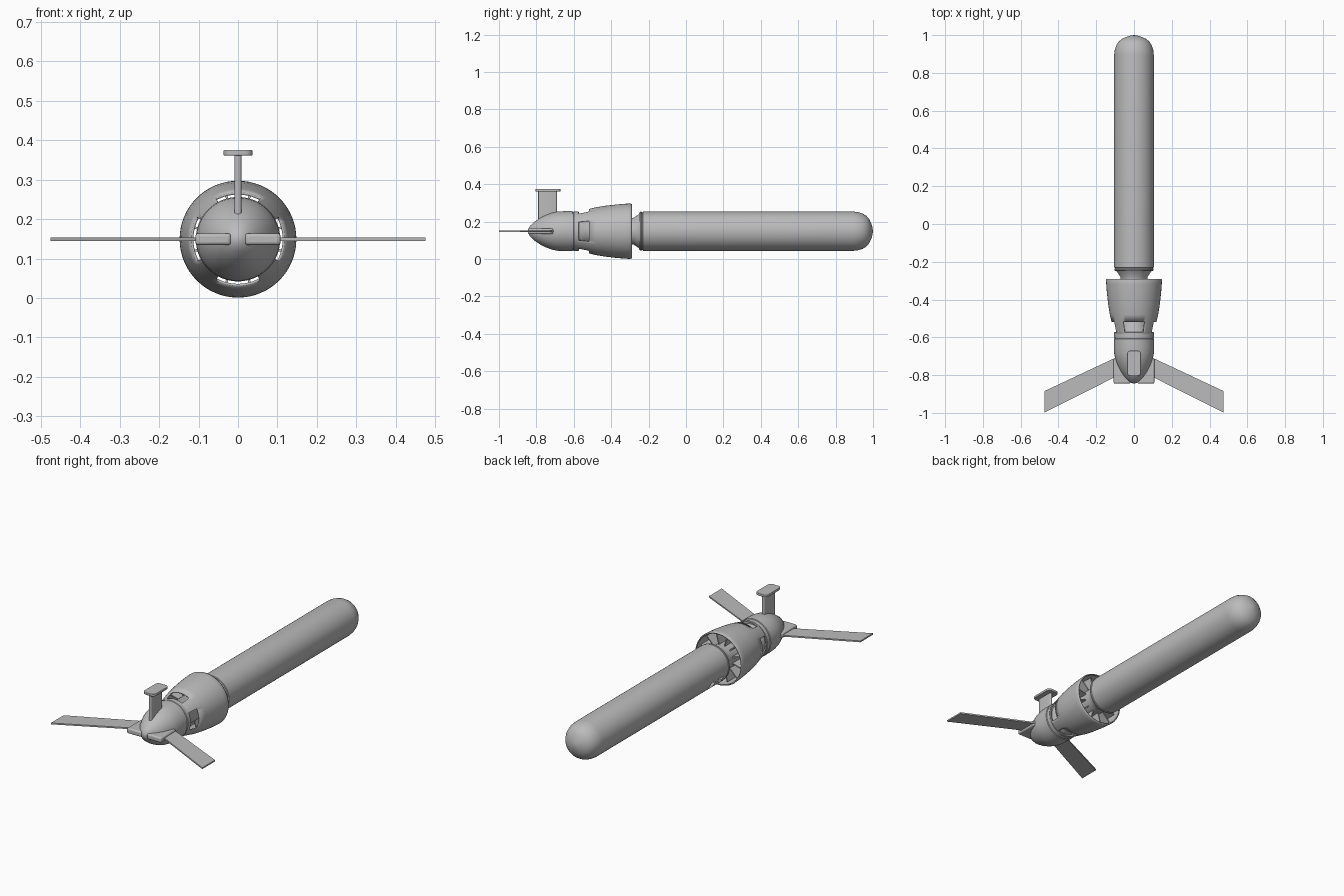
import bpy, bmesh, math
from mathutils import Matrix, Vector

AXIS_Z = 0.149
SEG = 64

cube = bpy.data.objects.get("Cube")
if cube:
    bpy.data.objects.remove(cube, do_unlink=True)

grey = bpy.data.materials.new("satin_grey")
grey.use_nodes = True
GREY = (0.5, 0.5, 0.5, 1)
grey.diffuse_color = GREY
grey.node_tree.nodes["Principled BSDF"].inputs["Base Color"].default_value = GREY


def finish(name, bm, angle=35):
    """Turn a bmesh into a shaded object."""
    bmesh.ops.recalc_face_normals(bm, faces=bm.faces)
    mesh = bpy.data.meshes.new(name)
    bm.to_mesh(mesh)
    bm.free()
    mesh.materials.append(grey)
    obj = bpy.data.objects.new(name, mesh)
    bpy.context.collection.objects.link(obj)
    bpy.ops.object.select_all(action="DESELECT")
    obj.select_set(True)
    bpy.context.view_layer.objects.active = obj
    bpy.ops.object.shade_smooth_by_angle(angle=math.radians(angle))
    return obj


def revolve(name, profile, hole=None):
    """Spin (y, radius) points round the long axis; hole(y, angle) removes faces."""
    bm = bmesh.new()
    verts = [bm.verts.new((0, y, AXIS_Z + r)) for y, r in profile]
    edges = [bm.edges.new(pair) for pair in zip(verts, verts[1:])]
    bmesh.ops.spin(bm, geom=verts + edges, cent=(0, 0, AXIS_Z), axis=(0, 1, 0),
                   angle=math.tau, steps=SEG)
    bmesh.ops.remove_doubles(bm, verts=bm.verts, dist=1e-5)
    if hole:
        gone = []
        for f in bm.faces:
            c = f.calc_center_median()
            if hole(c.y, math.degrees(math.atan2(c.x, c.z - AXIS_Z))):
                gone.append(f)
        bmesh.ops.delete(bm, geom=gone, context="FACES")
    return finish(name, bm)


def plate(name, outline, z, thickness, bevel=0.0):
    """Horizontal slab from an (x, y) outline."""
    bm = bmesh.new()
    face = bm.faces.new([bm.verts.new((x, y, z - thickness / 2)) for x, y in outline])
    ext = bmesh.ops.extrude_face_region(bm, geom=[face])
    top = [v for v in ext["geom"] if isinstance(v, bmesh.types.BMVert)]
    bmesh.ops.translate(bm, verts=top, vec=(0, 0, thickness))
    obj = finish(name, bm)
    if bevel:
        mod = obj.modifiers.new("soft_edges", "BEVEL")
        mod.width, mod.segments = bevel, 3
    return obj


def rounded(half_x, y0, y1, radius):
    """Rectangle outline with round corners."""
    points = []
    corners = [(1, y1 - radius), (-1, y1 - radius), (-1, y0 + radius), (1, y0 + radius)]
    for i, (sx, cy) in enumerate(corners):
        for k in range(6):
            a = math.radians(90 * i + 18 * k)
            points.append((sx * (half_x - radius) + radius * math.cos(a),
                           cy + radius * math.sin(a)))
    return points


# Long hull with two service openings low on its right side
revolve("hull", [(-0.25, 0.07), (-0.25, 0.099), (-0.244, 0.104), (-0.238, 0.104),
                 (-0.236, 0.101), (-0.232, 0.101), (-0.23, 0.105), (-0.19, 0.105),
                 (-0.155, 0.105), (-0.12, 0.105), (-0.085, 0.105), (0.895, 0.105),
                 (0.92, 0.102), (0.945, 0.094), (0.965, 0.082), (0.98, 0.064),
                 (0.99, 0.042), (0.992, 0.036), (0.997, 0.02), (1.0, 0)],
        lambda y, a: (-0.19 < y < -0.155 or -0.12 < y < -0.085) and -130 < a < -106)

# Inner neck joining hull and nose
revolve("neck", [(-0.6, 0), (-0.6, 0.09), (-0.575, 0.09), (-0.54, 0.072),
                 (-0.3, 0.07), (-0.28, 0.072), (-0.25, 0.092), (-0.25, 0)])

# Flared duct with four openings at its narrow end
duct = revolve("duct", [(-0.585, 0.103), (-0.574, 0.106), (-0.518, 0.119),
                        (-0.48, 0.128), (-0.43, 0.136), (-0.37, 0.143),
                        (-0.32, 0.147), (-0.298, 0.148), (-0.29, 0.145)],
               lambda y, a: -0.574 < y < -0.518 and abs((a + 45) % 90 - 45) < 28)
wall = duct.modifiers.new("wall", "SOLIDIFY")
wall.thickness, wall.offset = 0.006, -1

# Radial vanes between neck and duct
bm = bmesh.new()
VANES = 12
for i in range(VANES):
    box = bmesh.ops.create_cube(bm, size=1)["verts"]
    turn = Matrix.Rotation(math.tau * (i + 0.5) / VANES, 4, "Y")
    bmesh.ops.transform(bm, verts=box, matrix=Matrix.Translation((0, -0.37, AXIS_Z)) @ turn
                        @ Matrix.Translation((0, 0, 0.1)) @ Matrix.Diagonal((0.006, 0.1, 0.07, 1)))
finish("duct_vanes", bm)

# Nose cone with a seam groove at the back
revolve("nose", [(-0.845, 0), (-0.842, 0.014), (-0.832, 0.03), (-0.81, 0.051),
                 (-0.78, 0.071), (-0.75, 0.086), (-0.715, 0.099), (-0.685, 0.105),
                 (-0.65, 0.107), (-0.608, 0.107), (-0.606, 0.103), (-0.602, 0.103),
                 (-0.6, 0.106), (-0.58, 0.106), (-0.58, 0.085)])

# Swept wings and their root brackets
for side, sx in (("left", 1), ("right", -1)):
    plate(side + "_wing", [(sx * x, y) for x, y in
          ((0.06, -0.69), (0.475, -0.885), (0.475, -0.999), (0.06, -0.79))], AXIS_Z, 0.008)
    plate(side + "_wing_bracket", [(sx * x, y) for x, y in
          ((0.018, -0.71), (0.108, -0.71), (0.108, -0.845), (0.018, -0.845))],
          AXIS_Z, 0.03, 0.008)

# Antenna mast and its T-shaped cap
plate("mast", rounded(0.009, -0.79, -0.69, 0.008), 0.285, 0.16)
plate("mast_cap", rounded(0.037, -0.805, -0.67, 0.02), 0.368, 0.014, 0.003)
